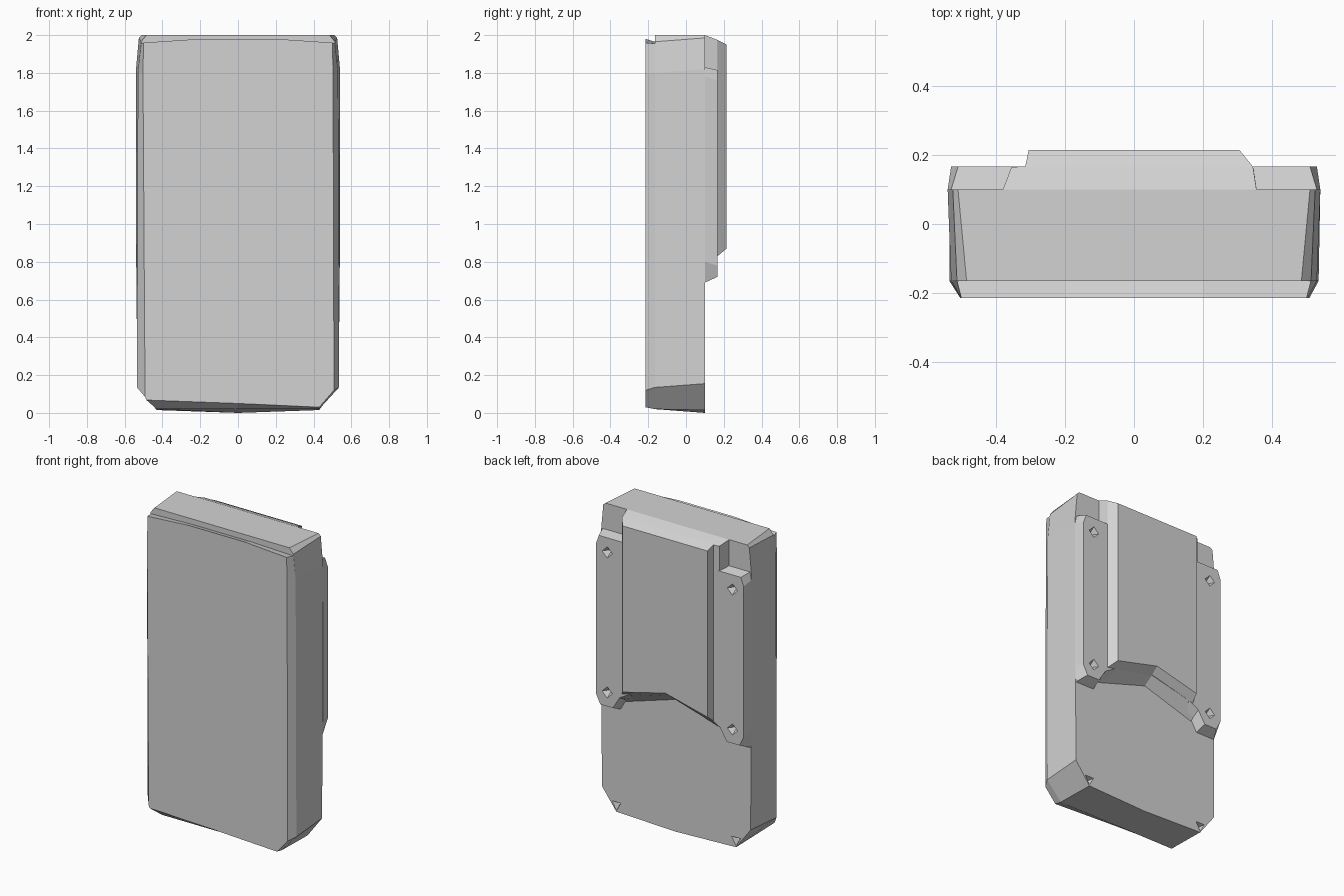
import bpy
import bmesh
import math

if "Cube" in bpy.data.objects:
    bpy.data.objects.remove(bpy.data.objects["Cube"], do_unlink=True)

GREY = (0.65, 0.65, 0.65, 1.0)
casing = bpy.data.materials.new("casing_grey")
casing.use_nodes = True
casing.diffuse_color = GREY
casing.node_tree.nodes["Principled BSDF"].inputs["Base Color"].default_value = GREY


def ring(y, right, left=None):
    """Closed outline at depth y; each side is listed bottom to top as (x, z)."""
    left = left or [p for p in right if p[0] > 0]
    return [(x, y, z) for x, z in right] + [(-x, y, z) for x, z in reversed(left)]


def loft(name, rings):
    """Skin a stack of outlines and close both ends."""
    bm = bmesh.new()
    loops = [[bm.verts.new(p) for p in r] for r in rings]
    count = len(loops[0])
    for a, b in zip(loops, loops[1:]):
        for i in range(count):
            j = (i + 1) % count
            bm.faces.new((a[i], a[j], b[j], b[i]))
    bm.faces.new(loops[0])
    bm.faces.new(loops[-1])
    bmesh.ops.remove_doubles(bm, verts=bm.verts, dist=0.0005)
    bmesh.ops.recalc_face_normals(bm, faces=bm.faces)
    mesh = bpy.data.meshes.new(name)
    bm.to_mesh(mesh)
    bm.free()
    mesh.materials.append(casing)
    obj = bpy.data.objects.new(name, mesh)
    bpy.context.collection.objects.link(obj)
    return obj


def dimple(obj, x, y, z, sides):
    """Cut a small pointed screw recess into a back surface."""
    bpy.ops.mesh.primitive_cone_add(vertices=sides, radius1=0.006, radius2=0.05, depth=0.06,
                                    location=(x, y - 0.012, z), rotation=(-math.pi / 2, 0, 0))
    cutter = bpy.context.object
    cutter.name = "screw_cutter"
    cutter.hide_render = True
    cutter.data.materials.append(casing)
    mod = obj.modifiers.new("recess", "BOOLEAN")
    mod.operation = "DIFFERENCE"
    mod.solver = "EXACT"
    mod.object = cutter
    bpy.context.view_layer.objects.active = obj
    bpy.ops.object.modifier_apply(modifier=mod.name)
    bpy.data.objects.remove(cutter, do_unlink=True)


# Main slab: front plate, shallow step under the top edge, then the casing
lower = [(0, 0.02), (0.43, 0.02), (0.535, 0.135), (0.53, 1.8)]
front_top = [(0.503, 1.8), (0.50, 1.96), (0.2, 1.98)]
body = loft("main_body", [
    ring(-0.215, [(0, 0.05), (0.43, 0.03), (0.508, 0.12)] + front_top,
         [(0.485, 0.068), (0.492, 0.085)] + front_top),
    ring(-0.165, lower + [(0.513, 1.955), (0.2, 1.965)]),
    ring(-0.165, lower + [(0.513, 1.965), (0.485, 2.0)]),
    ring(0.10, [(0, 0), (0.43, 0.015), (0.535, 0.155), (0.54, 1.82), (0.525, 1.985), (0.51, 2.0)]),
])

# Raised centre panel: arched lower edge, sloping top, small shelf on one side
loft("centre_panel", [
    ring(0.10, [(0, 0.86), (0.36, 0.75), (0.355, 2.0)], [(0.36, 0.75), (0.38, 2.0)]),
    ring(0.165, [(0, 0.905), (0.345, 0.83), (0.345, 1.975)], [(0.355, 0.83), (0.355, 1.975)]),
    ring(0.167, [(0, 0.907), (0.344, 0.83), (0.344, 1.974)], [(0.315, 0.83), (0.315, 1.974)]),
    ring(0.215, [(0, 0.945), (0.305, 0.87), (0.305, 1.95)]),
])

# Side rails, each with two screw recesses
for side, s in (("left", 1), ("right", -1)):
    base = [(0.29, 0.78), (0.36, 0.76), (0.40, 0.69), (0.535, 0.69), (0.54, 0.8),
            (0.54, 1.78), (0.53, 1.83), (0.29, 1.83)]
    face = [(0.29, 0.84), (0.36, 0.80), (0.41, 0.72), (0.50, 0.72), (0.53, 0.78),
            (0.53, 1.76), (0.51, 1.815), (0.29, 1.815)]
    rail = loft(side + "_rail", [[(s * x, y, z) for x, z in outline]
                                 for y, outline in ((0.10, base), (0.166, face))])
    dimple(rail, s * 0.45, 0.166, 1.72, 4)
    dimple(rail, s * 0.45, 0.166, 0.81, 4)
    dimple(body, s * 0.43, 0.10, 0.06, 3)
